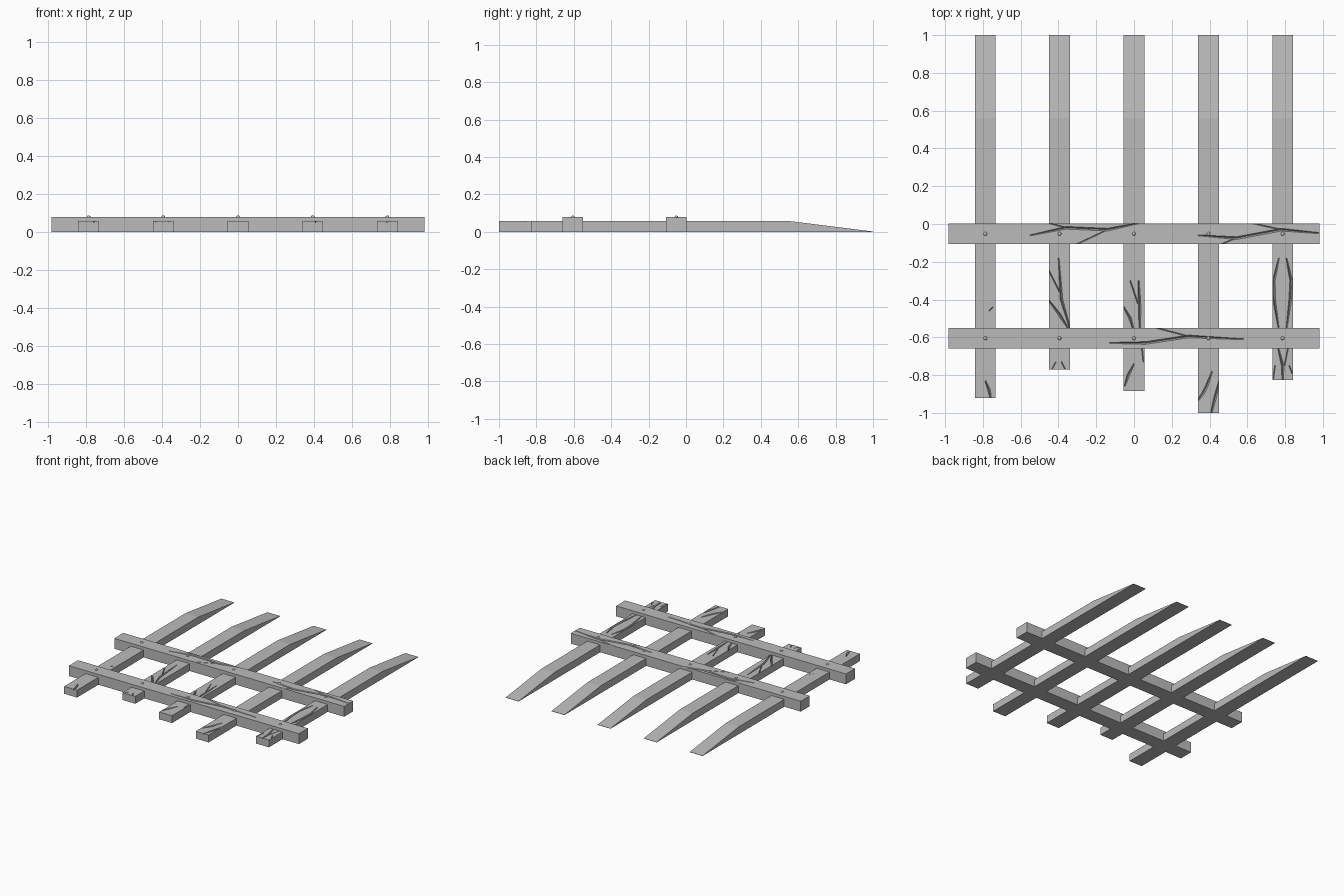
import bpy
import bmesh
from mathutils import Vector

if "Cube" in bpy.data.objects:
    bpy.data.objects.remove(bpy.data.objects["Cube"], do_unlink=True)

SLAT_TOP, BAR_TOP, HALF = 0.057, 0.08, 0.055


def make_material(name, value):
    mat = bpy.data.materials.new(name)
    mat.use_nodes = True
    colour = (value, value, value, 1)
    mat.diffuse_color = colour
    mat.node_tree.nodes["Principled BSDF"].inputs["Base Color"].default_value = colour
    return mat


grey = make_material("weathered grey", 0.5)


def finish(name, bm):
    bmesh.ops.recalc_face_normals(bm, faces=bm.faces)
    mesh = bpy.data.meshes.new(name)
    bm.to_mesh(mesh)
    bm.free()
    mesh.materials.append(grey)
    obj = bpy.data.objects.new(name, mesh)
    bpy.context.collection.objects.link(obj)
    return obj


def extrude_profile(name, profile, direction):
    """Close a flat outline and sweep it along a direction."""
    bm = bmesh.new()
    face = bm.faces.new([bm.verts.new(p) for p in profile])
    swept = bmesh.ops.extrude_face_region(bm, geom=[face])["geom"]
    verts = [v for v in swept if isinstance(v, bmesh.types.BMVert)]
    bmesh.ops.translate(bm, verts=verts, vec=direction)
    return finish(name, bm)


def crack_cutter(points, top, width=0.009, depth=0.016):
    """V-shaped wedge that follows a line and narrows at both ends."""
    bm = bmesh.new()
    path = [Vector(p) for p in points]
    last = len(path) - 1
    rings = []
    for i, p in enumerate(path):
        along = (path[min(i + 1, last)] - path[max(i - 1, 0)]).normalized()
        scale = 0.45 if i in (0, last) else 1
        side = Vector((-along.y, along.x)) * width * scale
        a, b = p + side, p - side
        rings.append([bm.verts.new((a.x, a.y, top + 0.004)),
                      bm.verts.new((b.x, b.y, top + 0.004)),
                      bm.verts.new((p.x, p.y, top - depth * scale))])
    for r, s in zip(rings, rings[1:]):
        for k in range(3):
            n = (k + 1) % 3
            bm.faces.new((r[k], r[n], s[n], s[k]))
    bm.faces.new(rings[0])
    bm.faces.new(rings[-1])
    bmesh.ops.triangulate(bm, faces=bm.faces)
    return finish("crack_cutter", bm)


def carve(obj, cracks, top):
    bpy.context.view_layer.objects.active = obj
    for points in cracks:
        cutter = crack_cutter(points, top)
        mod = obj.modifiers.new("crack", "BOOLEAN")
        mod.operation = "DIFFERENCE"
        mod.solver = "EXACT"
        mod.object = cutter
        bpy.ops.object.modifier_apply(modifier=mod.name)
        bpy.data.objects.remove(cutter, do_unlink=True)


# Cracks in each slat, measured from the slat's centre line
slat_cracks = {
    "far_right": [[(0, -.83), (.02, -.88), (.03, -.93)],
                  [(.04, -.44), (.02, -.46)]],
    "right": [[(-.005, -.18), (.01, -.4), (.06, -.57)],
              [(-.06, -.24), (0, -.36)],
              [(-.06, -.4), (0, -.48), (.05, -.56)],
              [(-.04, -.77), (-.02, -.73)], [(.01, -.73), (.03, -.77)]],
    "middle": [[(.025, -.3), (.03, -.44), (.03, -.57)],
               [(-.02, -.3), (.02, -.42)],
               [(-.06, -.43), (-.02, -.5), (0, -.57)],
               [(.04, -.64), (.05, -.73)],
               [(0, -.74), (-.03, -.8), (-.05, -.86)]],
    "left": [[(.02, -.78), (-.01, -.86), (-.03, -.9), (-.06, -.94)],
             [(.06, -.82), (.035, -.92), (.01, -1.02)]],
    "far_left": [[(-.02, -.18), (-.047, -.3), (-.045, -.4), (-.02, -.56)],
                 [(.02, -.18), (.045, -.3), (.04, -.4), (.02, -.56)],
                 [(-.025, -.65), (0, -.75), (0, -.84)],
                 [(.03, -.65), (.01, -.75)],
                 [(-.04, -.75), (-.05, -.82)], [(.035, -.75), (.05, -.79)]],
}

# Slats: square at the front, wedge-tapered at the back
centres = (-.787, -.394, 0, .394, .787)
fronts = (-.92, -.77, -.885, -1, -.825)
for (side, cracks), x, front in zip(slat_cracks.items(), centres, fronts):
    outline = [(front, 0), (1, 0), (1, .002), (.56, SLAT_TOP), (front, SLAT_TOP)]
    slat = extrude_profile(side + "_slat", [(x - HALF, y, z) for y, z in outline],
                           (2 * HALF, 0, 0))
    carve(slat, [[(x + u, y) for u, y in line] for line in cracks], SLAT_TOP)

# Cracks in the two crossbars
bar_cracks = {
    "back": [[(-.55, -.06), (-.36, -.02), (-.14, -.03), (.05, .01)],
             [(-.47, .01), (-.36, -.02)], [(-.33, -.12), (-.14, -.03)],
             [(.34, -.06), (.54, -.075), (.78, -.03), (1, -.05)],
             [(.43, -.12), (.54, -.075)], [(.6, .01), (.78, -.03)]],
    "front": [[(-.13, -.63), (.06, -.63), (.29, -.595), (.58, -.61)],
              [(.08, -.54), (.29, -.595)]],
}

# Crossbars, each with a row of round nail heads
for (end, cracks), y in zip(bar_cracks.items(), (-.052, -.605)):
    outline = [(y - HALF, 0), (y + HALF, 0), (y + HALF, BAR_TOP), (y - HALF, BAR_TOP)]
    bar = extrude_profile(end + "_crossbar", [(-.983, v, z) for v, z in outline],
                          (1.966, 0, 0))
    carve(bar, cracks, BAR_TOP)
    for i, x in enumerate(centres):
        bm = bmesh.new()
        bmesh.ops.create_uvsphere(bm, u_segments=12, v_segments=8, radius=0.01)
        bmesh.ops.scale(bm, verts=bm.verts, vec=(1, 1, 0.8))
        nail = finish(f"{end}_nail_{i + 1}", bm)
        nail.location = (x, y, BAR_TOP - 0.001)
        nail.data.shade_smooth()
